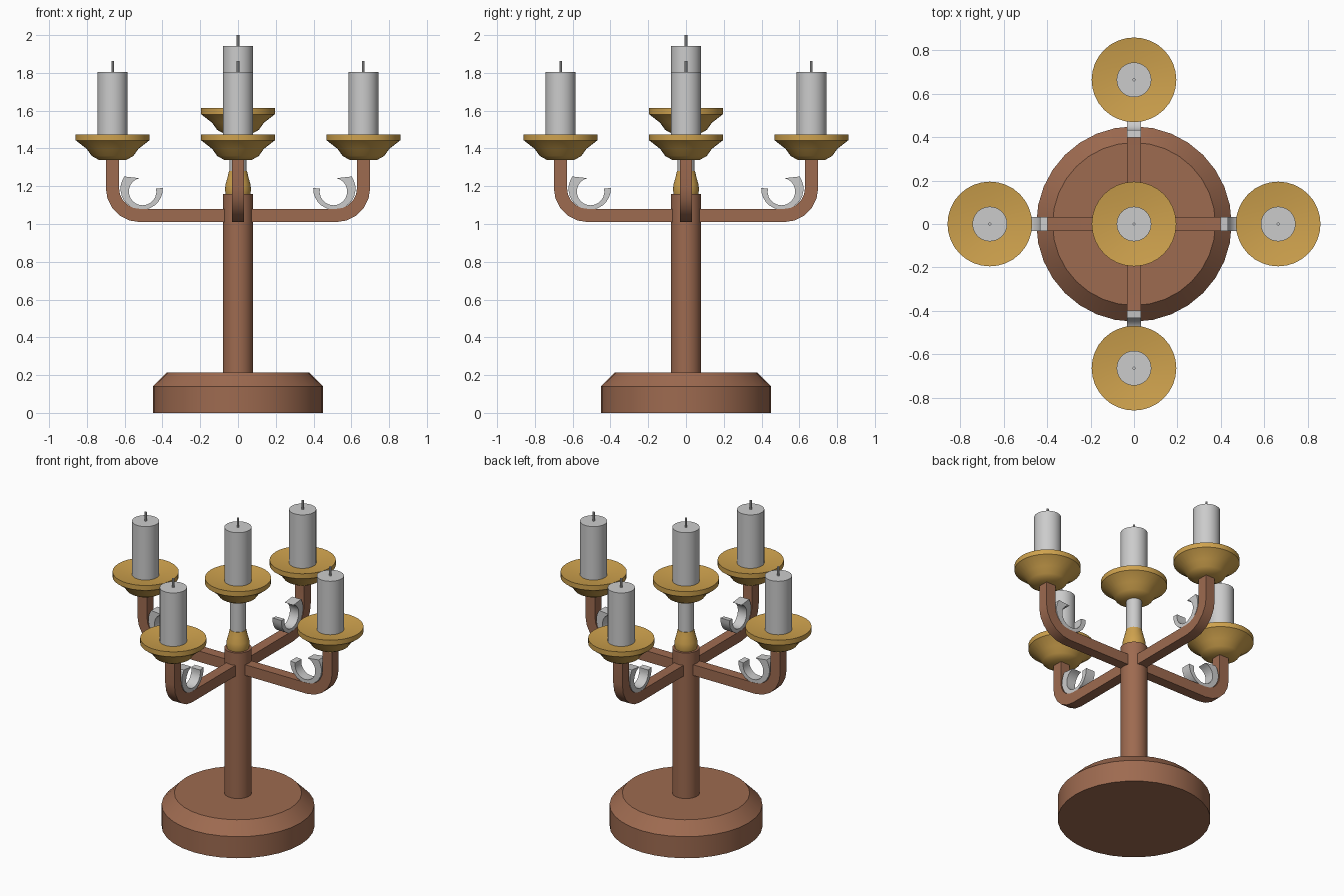
import bpy, bmesh
from math import sin, cos, pi, radians

if "Cube" in bpy.data.objects:
    bpy.data.objects.remove(bpy.data.objects["Cube"])


def material(name, colour):
    m = bpy.data.materials.new(name)
    m.diffuse_color = colour
    m.use_nodes = True
    m.node_tree.nodes["Principled BSDF"].inputs["Base Color"].default_value = m.diffuse_color
    return m


WOOD = material("wood", (0.34, 0.145, 0.08, 1))
BRASS = material("brass", (0.62, 0.36, 0.075, 1))


def finish(name, bm, mat, loc=(0, 0, 0), turn=0, angle=30):
    bmesh.ops.recalc_face_normals(bm, faces=bm.faces)
    mesh = bpy.data.meshes.new(name)
    bm.to_mesh(mesh)
    bm.free()
    if mat:
        mesh.materials.append(mat)
    ob = bpy.data.objects.new(name, mesh)
    ob.location = loc
    ob.rotation_euler.z = turn
    bpy.context.collection.objects.link(ob)
    bpy.ops.object.select_all(action='DESELECT')
    ob.select_set(True)
    bpy.context.view_layer.objects.active = ob
    bpy.ops.object.shade_smooth_by_angle(angle=radians(angle))
    return ob


def lathe(name, profile, mat=None, loc=(0, 0, 0), sides=32):
    """Closed turned solid from (radius, height) points, bottom to top."""
    bm = bmesh.new()
    rings = [[bm.verts.new((r * cos(2 * pi * i / sides), r * sin(2 * pi * i / sides), z))
              for i in range(sides)] for r, z in profile]
    for a, b in zip(rings, rings[1:]):
        for i in range(sides):
            j = (i + 1) % sides
            bm.faces.new((a[i], a[j], b[j], b[i]))
    bm.faces.new(rings[0])
    bm.faces.new(rings[-1])
    return finish(name, bm, mat, loc)


def strip(name, outer, inner, width, mat, turn):
    """Bar of rectangular section between two (x, z) edge lines."""
    bm = bmesh.new()
    w = width / 2
    rings = [[bm.verts.new(p) for p in ((ox, -w, oz), (ox, w, oz), (ix, w, iz), (ix, -w, iz))]
             for (ox, oz), (ix, iz) in zip(outer, inner)]
    for a, b in zip(rings, rings[1:]):
        for i in range(4):
            j = (i + 1) % 4
            bm.faces.new((a[i], a[j], b[j], b[i]))
    bm.faces.new(rings[0])
    bm.faces.new(rings[-1])
    return finish(name, bm, mat, turn=turn)


def arc(cx, cz, r, start, end, n):
    return [(cx + r * cos(radians(start + (end - start) * i / n)),
             cz + r * sin(radians(start + (end - start) * i / n))) for i in range(n + 1)]


def candle_set(prefix, x, y, z):
    """Drip cup, candle and wick; z is the underside of the cup."""
    lathe(prefix + "_drip_cup", [(0.07, 0), (0.11, 0.022), (0.137, 0.06), (0.195, 0.105),
                                 (0.195, 0.137), (0.07, 0.117)], BRASS, (x, y, z))
    lathe(prefix + "_candle", [(0.08, 0.11), (0.08, 0.466)], None, (x, y, z))
    lathe(prefix + "_wick", [(0.007, 0.46), (0.007, 0.524)], None, (x, y, z), 8)


# Base and column
lathe("base", [(0.45, 0), (0.45, 0.14), (0.375, 0.215)], WOOD)
lathe("column", [(0.08, 0.21), (0.08, 1.16)], WOOD)

# Centre finial, neck and candle
lathe("finial", [(0.064, 1.155), (0.069, 1.18), (0.066, 1.21), (0.056, 1.245), (0.048, 1.28)], BRASS)
lathe("neck", [(0.046, 1.27), (0.046, 1.49)])
candle_set("centre", 0, 0, 1.476)

# Four arms, each with a crescent scroll and a candle
for k, side in enumerate(("right", "back", "left", "front")):
    turn = k * pi / 2
    outer = [(0.03, 1.01)] + arc(0.52, 1.19, 0.18, -90, 0, 5) + [(0.70, 1.345)]
    inner = [(0.03, 1.08)] + arc(0.52, 1.19, 0.11, -90, 0, 5) + [(0.63, 1.345)]
    strip(side + "_arm", outer, inner, 0.066, WOOD, turn)
    strip(side + "_scroll", arc(0.51, 1.187, 0.112, 178, 395, 16),
          arc(0.505, 1.172, 0.073, 168, 436, 16), 0.064, None, turn)
    candle_set(side, 0.664 * cos(turn), 0.664 * sin(turn), 1.338)
